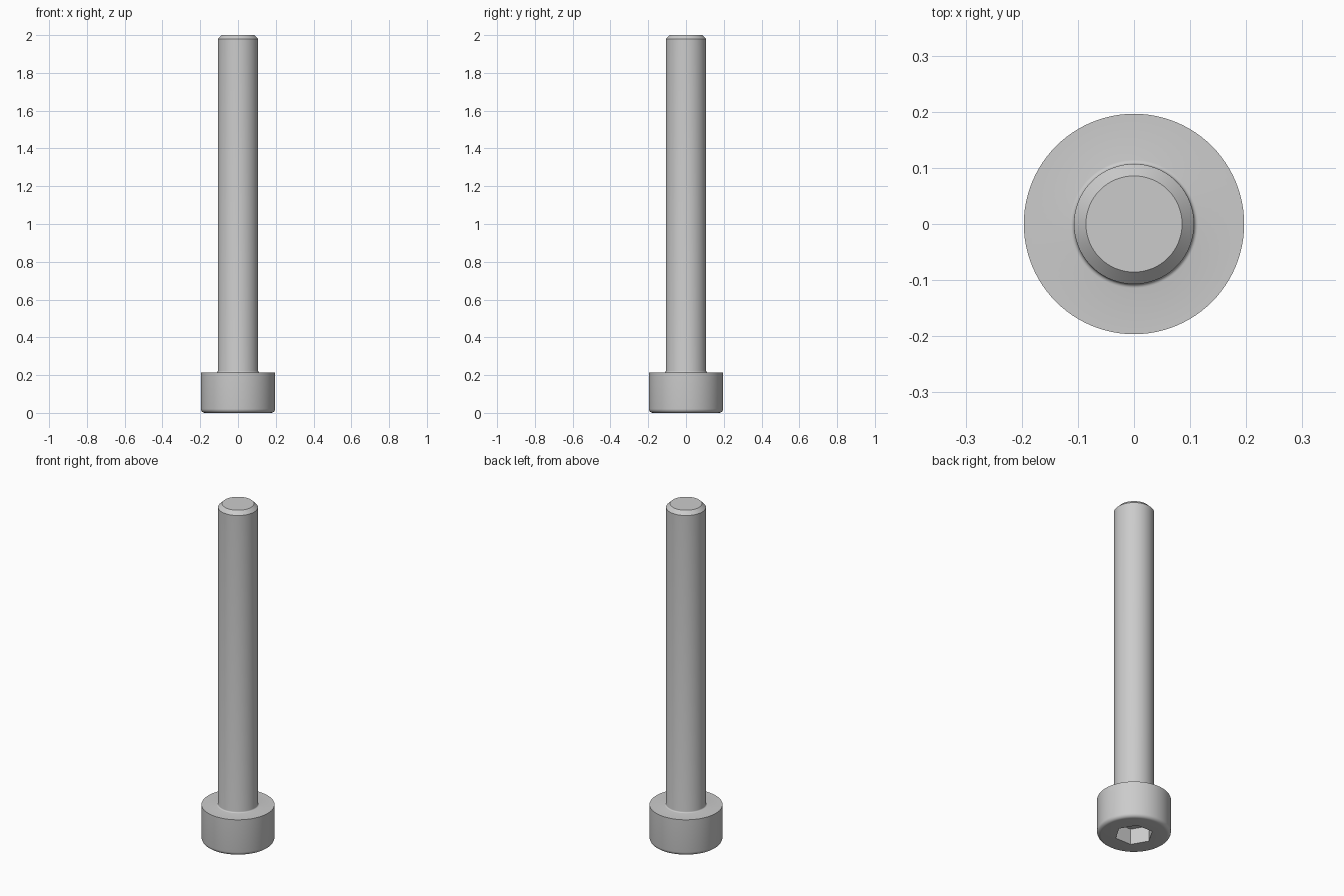
import bpy
import bmesh
import math
from mathutils import Matrix

SEGMENTS = 96
HEIGHT = 2.0
HEAD_R, HEAD_H = 0.1964, 0.2143
SHAFT_R = 0.1071
BEVEL = 0.0214          # tip chamfer and head edge rounding
FILLET = 0.0071         # under-head fillet
SOCKET_ACROSS_FLATS, SOCKET_DEPTH = 0.1786, 0.093

cube = bpy.data.objects.get("Cube")
if cube:
    bpy.data.objects.remove(cube, do_unlink=True)

steel = bpy.data.materials.new("steel_grey")
steel.use_nodes = True
colour = (0.6, 0.6, 0.6, 1.0)
steel.diffuse_color = colour
steel.node_tree.nodes["Principled BSDF"].inputs["Base Color"].default_value = colour


def arc(cx, cz, r, start, end, steps):
    """Profile points (radius, height) along an arc, angles in degrees."""
    angles = [math.radians(start + (end - start) * i / steps) for i in range(steps + 1)]
    return [(cx + r * math.cos(a), cz + r * math.sin(a)) for a in angles]


def add_object(name, bm):
    bmesh.ops.recalc_face_normals(bm, faces=bm.faces)
    mesh = bpy.data.meshes.new(name)
    bm.to_mesh(mesh)
    bm.free()
    mesh.materials.append(steel)
    obj = bpy.data.objects.new(name, mesh)
    bpy.context.collection.objects.link(obj)
    return obj


def lathe(name, profile):
    """Closed solid of revolution with flat end caps."""
    bm = bmesh.new()
    rings = []
    for r, z in profile:
        rings.append([bm.verts.new((r * math.cos(a), r * math.sin(a), z))
                      for a in (math.tau * i / SEGMENTS for i in range(SEGMENTS))])
    for low, high in zip(rings, rings[1:]):
        for i in range(SEGMENTS):
            j = (i + 1) % SEGMENTS
            bm.faces.new((low[i], low[j], high[j], high[i]))
    bm.faces.new(rings[0])
    bm.faces.new(rings[-1])
    return add_object(name, bm)


# Head with rounded lower rim, fillet, shaft and chamfered tip
profile = arc(HEAD_R - BEVEL, BEVEL, BEVEL, -90, 0, 6)
profile += [(HEAD_R, HEAD_H)]
profile += arc(SHAFT_R + FILLET, HEAD_H + FILLET, FILLET, 270, 180, 4)
profile += [(SHAFT_R, HEIGHT - BEVEL), (SHAFT_R - BEVEL, HEIGHT)]
screw = lathe("socket_head_screw", profile)

# Hexagonal socket cut into the underside of the head
bm = bmesh.new()
hex_r = SOCKET_ACROSS_FLATS / math.sqrt(3)
bmesh.ops.create_cone(bm, cap_ends=True, segments=6, radius1=hex_r, radius2=hex_r,
                      depth=2 * SOCKET_DEPTH,
                      matrix=Matrix.Rotation(math.radians(60), 4, "Z"))
# Put a corner of the hexagon on the x axis
corner = max(bm.verts, key=lambda v: v.co.x).co
bmesh.ops.rotate(bm, verts=bm.verts, matrix=Matrix.Rotation(-math.atan2(corner.y, corner.x), 3, "Z"))
cutter = add_object("socket_cutter", bm)
cutter.hide_render = True

cut = screw.modifiers.new("hex_socket", "BOOLEAN")
cut.operation = "DIFFERENCE"
cut.solver = "EXACT"
cut.object = cutter

bpy.ops.object.select_all(action="DESELECT")
screw.select_set(True)
bpy.context.view_layer.objects.active = screw
bpy.ops.object.modifier_apply(modifier=cut.name)
bpy.data.objects.remove(cutter, do_unlink=True)

# Smooth round surfaces, crisp machined edges
bpy.ops.object.shade_smooth_by_angle(angle=math.radians(30))
